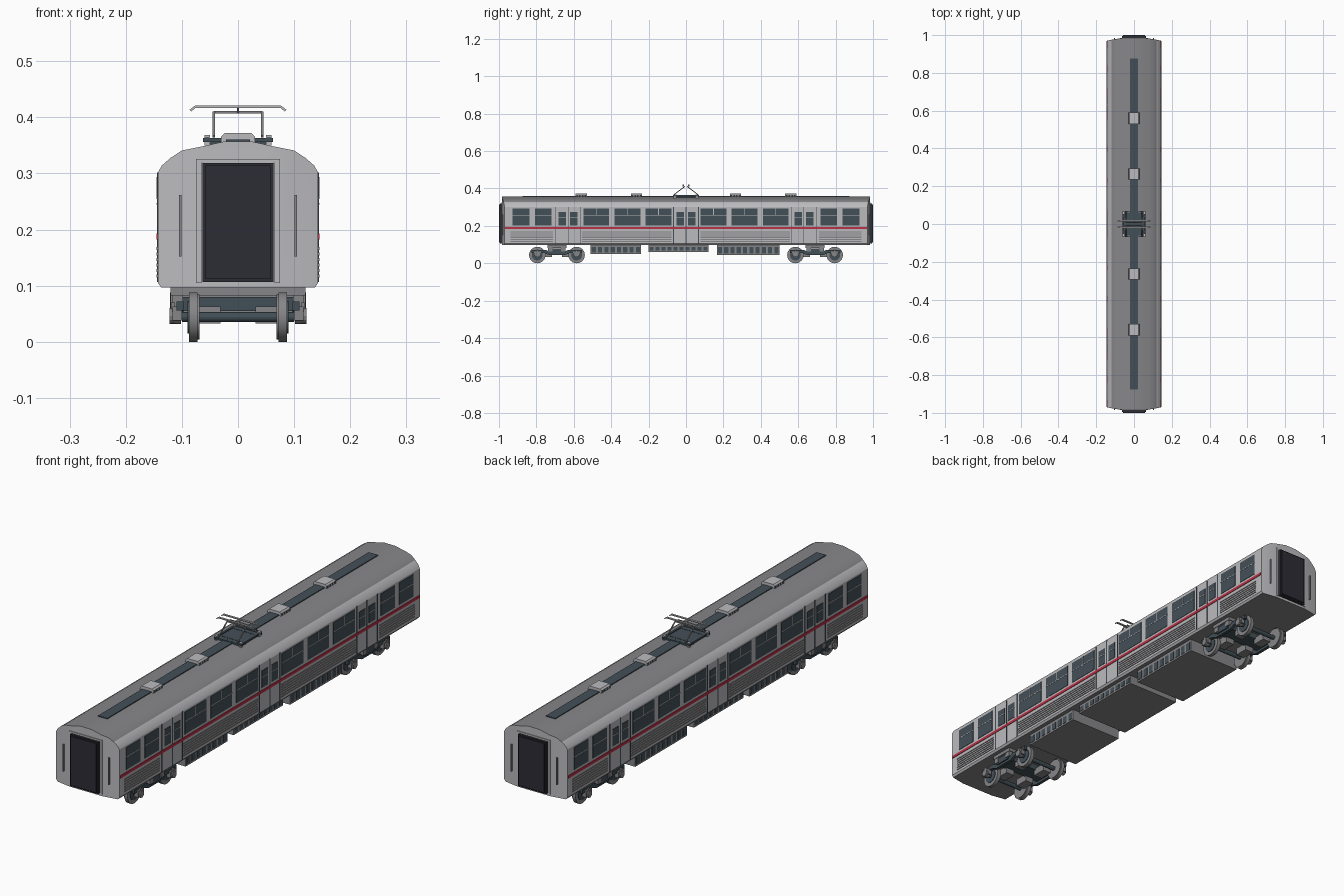
import bpy, bmesh, math
from mathutils import Vector, Matrix

cube = bpy.data.objects.get("Cube")
if cube:
    bpy.data.objects.remove(cube, do_unlink=True)


def material(name, r, g, b):
    m = bpy.data.materials.new(name)
    m.use_nodes = True
    m.diffuse_color = (r, g, b, 1)
    m.node_tree.nodes["Principled BSDF"].inputs["Base Color"].default_value = (r, g, b, 1)
    return m


LIGHT = material("light grey", .50, .50, .52)
GREY = material("mid grey", .24, .24, .25)
SLATE = material("slate glass", .055, .08, .095)
BLACK = material("black rubber", .025, .025, .035)
RED = material("red", .50, .03, .06)


def box(bm, x, y, z):
    """Axis-aligned box from three (low, high) ranges."""
    lo, hi = Vector((x[0], y[0], z[0])), Vector((x[1], y[1], z[1]))
    mat = Matrix.Translation((lo + hi) / 2) @ Matrix.Diagonal((*(hi - lo), 1))
    bmesh.ops.create_cube(bm, size=1, matrix=mat)


def sides(bm, x, y, z):
    """The same box on both sides of the car."""
    box(bm, x, y, z)
    box(bm, (-x[1], -x[0]), y, z)


def prism(bm, pts, axis, a, b):
    """Extrude a 2D outline along x or y."""
    place = (lambda p, t: (t, p[0], p[1])) if axis == "x" else (lambda p, t: (p[0], t, p[1]))
    rings = [[bm.verts.new(place(p, t)) for p in pts] for t in (a, b)]
    n = len(pts)
    bm.faces.new(rings[0])
    bm.faces.new(rings[1][::-1])
    for i in range(n):
        j = (i + 1) % n
        bm.faces.new((rings[0][j], rings[0][i], rings[1][i], rings[1][j]))


def disc(bm, x, y, z, r, width, seg=24):
    mat = Matrix.Translation((x, y, z)) @ Matrix.Rotation(math.pi / 2, 4, "Y")
    bmesh.ops.create_cone(bm, cap_ends=True, segments=seg, radius1=r, radius2=r,
                          depth=width, matrix=mat)


def bar(bm, p, q, t):
    p, q = Vector(p), Vector(q)
    d = q - p
    mat = Matrix.Translation((p + q) / 2) @ d.to_track_quat("Z", "Y").to_matrix().to_4x4()
    bmesh.ops.create_cube(bm, size=1, matrix=mat @ Matrix.Diagonal((t, t, d.length, 1)))


def finish(bm, name, *mats, smooth=False):
    bmesh.ops.recalc_face_normals(bm, faces=bm.faces)
    me = bpy.data.meshes.new(name)
    bm.to_mesh(me)
    bm.free()
    ob = bpy.data.objects.new(name, me)
    bpy.context.collection.objects.link(ob)
    for m in mats:
        me.materials.append(m)
    if smooth:
        bpy.ops.object.select_all(action="DESELECT")
        ob.select_set(True)
        bpy.context.view_layer.objects.active = ob
        bpy.ops.object.shade_smooth_by_angle(angle=math.radians(22))
    return ob


# Body shell: rounded section, ends swept back slightly at the corners
half = [(.137, .097), (.143, .105), (.143, .301), (.136, .314), (.12, .328),
        (.1, .341), (.06, .349), (.025, .357)]
bm = bmesh.new()
prism(bm, half + [(-x, z) for x, z in reversed(half)], "y", -.983, .983)
for x in (-.075, .075):
    bmesh.ops.bisect_plane(bm, geom=bm.verts[:] + bm.edges[:] + bm.faces[:],
                           plane_co=(x, 0, 0), plane_no=(1, 0, 0))
for v in bm.verts:
    v.co.y -= math.copysign(.012, v.co.y) * max(0, (abs(v.co.x) - .075) / .068)
bm.normal_update()
for f in bm.faces:
    c = f.calc_center_median()
    f.material_index = int(abs(c.y) < .5 and (c.z > .328 or c.z < .1))
finish(bm, "body_shell", LIGHT, GREY, smooth=True)

# End gangways with frames and handrails
frame, gangway, rails = bmesh.new(), bmesh.new(), bmesh.new()
for s in (-1, 1):
    y = lambda a, b: sorted((s * a, s * b))
    sides(frame, (.065, .075), y(.97, .986), (.105, .326))
    box(frame, (-.065, .065), y(.97, .986), (.319, .326))
    box(gangway, (-.063, .063), y(.975, .995), (.107, .319))
    box(gangway, (-.058, .058), y(.99, 1), (.112, .314))
    sides(rails, (.101, .105), y(.972, .985), (.152, .262))
finish(frame, "gangway_frames", LIGHT)
finish(gangway, "gangways", BLACK)
finish(rails, "end_handrails", GREY)

# Side glazing, doors, louvres and stripe
glass, trim, louvre, seam, stripe = [bmesh.new() for _ in range(5)]
OUT = (.141, .1445)
windows = [(.147, .069), (.313, .069), (.48, .069), (.763, .045), (.883, .045)]
for s in (-1, 1):
    for c, h in windows:
        c *= s
        sides(glass, OUT, (c - h, c + h), (.203, .294))
        sides(trim, (.141, .1455), (c - h, c + h), (.2545, .2575))
        if h > .05:
            sides(trim, (.141, .1455), (c - .0015, c + .0015), (.2575, .294))
    for a, b in ((.077, .555), (.712, .938)):
        lo, hi = sorted((s * a, s * b))
        for i in range(6):
            z = .115 + i * .0098
            sides(louvre, (.141, .1452), (lo, hi), (z, z + .005))
for d in (-.63, 0, .63):
    for e in (-.067, 0, .067):
        sides(seam, (.141, .1448), (d + e - .002, d + e + .002), (.107, .302))
    for e in (-.031, .031):
        sides(glass, OUT, (d + e - .02, d + e + .02), (.203, .273))
        sides(trim, (.141, .1455), (d + e - .02, d + e + .02), (.2445, .2475))
sides(stripe, (.141, .1453), (-.968, .968), (.182, .193))
finish(glass, "side_windows", SLATE)
finish(trim, "window_bars", LIGHT)
finish(louvre, "side_louvres", GREY)
finish(seam, "door_seams", SLATE)
finish(stripe, "side_stripe", RED)

# Roof walkway and ventilators
bm = bmesh.new()
box(bm, (-.021, .021), (-.875, .875), (.35, .3605))
finish(bm, "roof_walkway", SLATE)
bm, slots = bmesh.new(), bmesh.new()
vent = [(-.03, .352), (-.03, .366), (-.024, .372), (.024, .372), (.03, .366), (.03, .352)]
for c in (-.56, -.265, .265, .56):
    prism(bm, vent, "y", c - .03, c + .03)
    for i in range(4):
        y = c - .0225 + i * .015
        sides(slots, (.0295, .0305), (y - .004, y + .004), (.357, .365))
finish(bm, "roof_vents", LIGHT)
finish(slots, "vent_slots", SLATE)

# Pantograph: base, insulators, folding arms and collector head
base, arms, head, feet = [bmesh.new() for _ in range(4)]
box(base, (-.05, .05), (-.058, .058), (.35, .362))
for y in (-.064, -.04, .04, .064):
    box(base, (-.062, .062), (y - .004, y + .004), (.356, .363))
sides(base, (.052, .06), (-.07, .07), (.356, .364))
for s in (-1, 1):
    sides(feet, (.05, .06), sorted((s * .052, s * .066)), (.35, .369))
    for x in (-.043, .043):
        bar(arms, (x, s * .066, .366), (x, s * .008, .409), .004)
    bar(arms, (-.043, s * .008, .409), (.043, s * .008, .409), .004)
    bar(arms, (0, s * .008, .409), (0, s * .016, .419), .003)
    y = s * .016
    box(head, (-.077, .077), (y - .004, y + .004), (.417, .421))
    for x in (-1, 1):
        bar(head, (x * .076, y, .419), (x * .085, y, .412), .004)
finish(base, "pantograph_base", SLATE)
finish(arms, "pantograph_arms", GREY)
finish(head, "pantograph_head", LIGHT)
finish(feet, "pantograph_insulators", LIGHT)

# Underfloor equipment cases with ribbed sides
case, panel = bmesh.new(), bmesh.new()
for a, b, lo, hi, n in ((-.51, -.24, .05, .098, 8), (-.2, .12, .06, .1, 10), (.165, .5, .045, .098, 10)):
    box(case, (-.12, .12), (a, b), (lo, hi))
    step = (b - a) / n
    for i in range(n):
        y = a + (i + .5) * step
        sides(panel, (.119, .1215), (y - step * .33, y + step * .33), (lo + .007, hi - .012))
finish(case, "underfloor_cases", GREY)
finish(panel, "case_panels", SLATE)

# Bogies: wheels, axles, side frames, springs and motors
wheels, hubs, frames, boxes, motors = [bmesh.new() for _ in range(5)]
side = [(-.135, .056), (-.135, .072), (-.06, .072), (-.04, .062), (.04, .062), (.06, .072),
        (.135, .072), (.135, .056), (.07, .056), (.045, .045), (-.045, .045), (-.07, .056)]
for c in (-.69, .69):
    box(frames, (-.115, .115), (c - .035, c + .035), (.055, .08))
    box(motors, (-.12, .12), (c - .05, c + .05), (.083, .098))
    outline = [(c + y, z) for y, z in side]
    for s in (-1, 1):
        prism(frames, outline, "x", s * .097, s * .11)
    for e in (-.035, .035):
        sides(boxes, (.098, .118), (c + e - .012, c + e + .012), (.062, .084))
    for e in (-.105, .105):
        y = c + e
        disc(hubs, 0, y, .044, .009, .2, 12)
        for s in (-1, 1):
            disc(wheels, s * .08, y, .044, .044, .015)
            disc(wheels, s * .0725, y, .044, .04, .008)
            disc(hubs, s * .0885, y, .044, .029, .003)
            disc(boxes, s * .112, y, .046, .014, .02, 12)
        sides(boxes, (.1, .117), (y - .019, y + .019), (.038, .063))
        sides(boxes, (.112, .119), (y - .006, y + .006), (.033, .07))
        inner = sorted((c + e * .25, c + e * .8))
        sides(motors, (.031, .07), inner, (.033, .063))
finish(wheels, "wheels", GREY, smooth=True)
finish(hubs, "axles_and_hubs", SLATE, smooth=True)
finish(frames, "bogie_frames", SLATE)
finish(boxes, "axle_boxes_and_springs", GREY)
finish(motors, "motors_and_bolsters", GREY)
